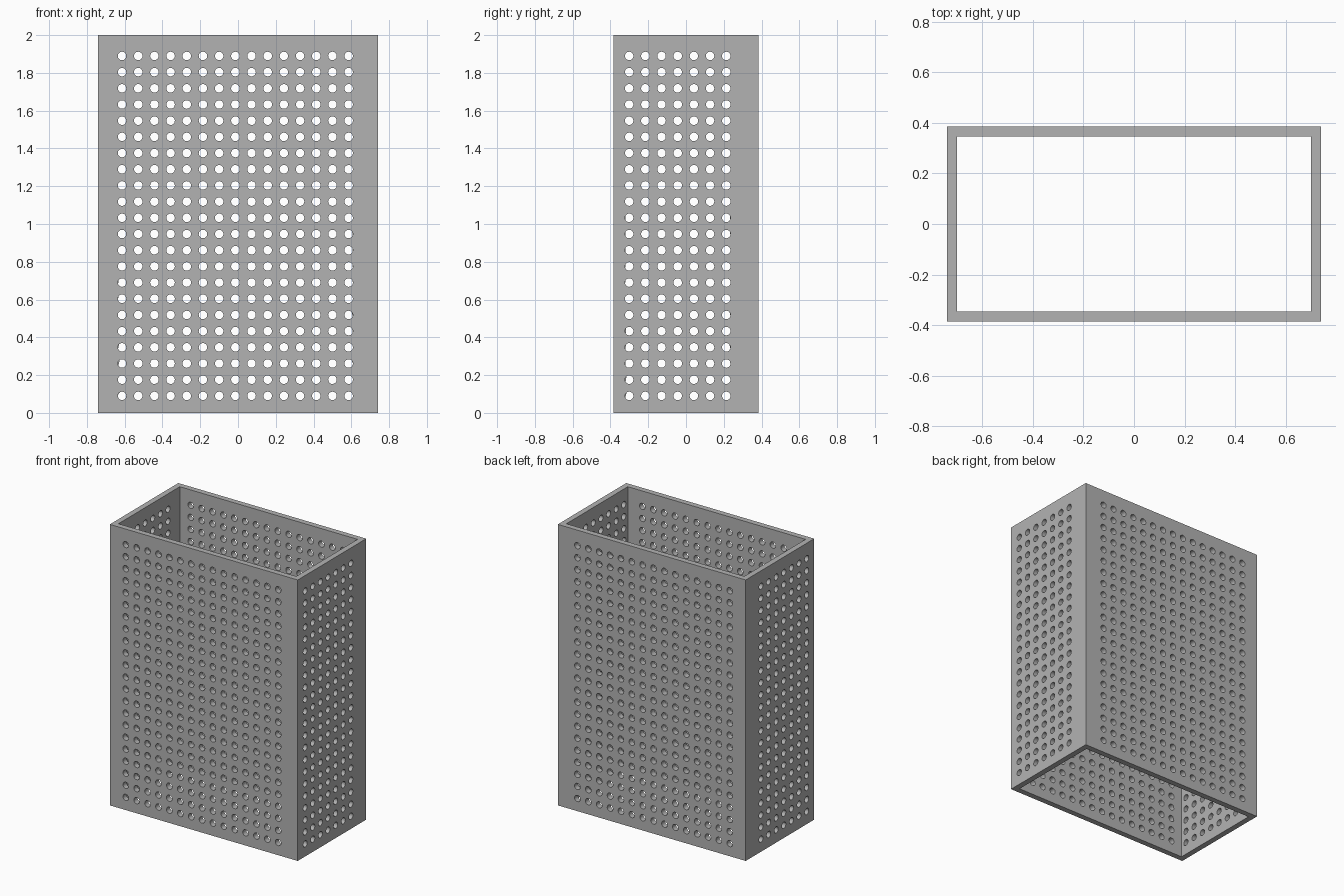
import bpy, bmesh, math

if "Cube" in bpy.data.objects:
    bpy.data.objects.remove(bpy.data.objects["Cube"])

HX, HY, H, T = 0.74, 0.385, 2.0, 0.04      # half width, half depth, height, wall thickness
PITCH, R, SIDES, ROWS = 0.0857, 0.0225, 20, 22
Z0 = 0.09                                   # height of the lowest hole row

gray = bpy.data.materials.new("gray")
gray.diffuse_color = (0.45, 0.45, 0.45, 1)
gray.use_nodes = True
gray.node_tree.nodes["Principled BSDF"].inputs["Base Color"].default_value = gray.diffuse_color


def perforated_panel(half, first, cols):
    """Flat panel mesh with a grid of round holes, made by filling a 2D curve."""
    curve = bpy.data.curves.new("panel_profile", 'CURVE')
    curve.dimensions = '2D'
    curve.fill_mode = 'BOTH'
    curve.extrude = T / 2

    def loop(points):
        s = curve.splines.new('POLY')
        s.points.add(len(points) - 1)
        for p, (x, y) in zip(s.points, points):
            p.co = (x, y, 0, 1)
        s.use_cyclic_u = True

    loop([(-half, 0), (half, 0), (half, H), (-half, H)])
    for c in range(cols):
        for r in range(ROWS):
            cx, cz = first + c * PITCH, Z0 + r * PITCH
            loop([(cx + R * math.cos(2 * math.pi * k / SIDES),
                   cz + R * math.sin(2 * math.pi * k / SIDES)) for k in range(SIDES)])
    helper = bpy.data.objects.new("panel_helper", curve)
    bpy.context.collection.objects.link(helper)
    deps = bpy.context.evaluated_depsgraph_get()
    mesh = bpy.data.meshes.new_from_object(helper.evaluated_get(deps))
    bpy.data.objects.remove(helper)
    return mesh


def add_wall(bm, mesh, half, place):
    """Place a panel as one wall, mitred at the corners, without its end faces."""
    verts, at_end = [], []
    for v in mesh.vertices:
        u, z = v.co.x, v.co.y
        d = 0 if v.co.z > 0 else T
        end = abs(abs(u) - half) < 1e-4
        if end:
            u -= math.copysign(d, u)
        verts.append(bm.verts.new(place(u, d) + (z,)))
        at_end.append(math.copysign(1, u) if end else 0)
    for p in mesh.polygons:
        ends = {at_end[i] for i in p.vertices}
        if ends == {1} or ends == {-1}:
            continue
        bm.faces.new([verts[i] for i in p.vertices])


wide = perforated_panel(HX, -0.614, 15)
narrow = perforated_panel(HY, -0.301, 7)

# Four perforated walls welded into one open sleeve
bm = bmesh.new()
add_wall(bm, wide, HX, lambda u, d: (u, -HY + d))
add_wall(bm, wide, HX, lambda u, d: (u, HY - d))
add_wall(bm, narrow, HY, lambda u, d: (HX - d, u))
add_wall(bm, narrow, HY, lambda u, d: (-HX + d, u))
bmesh.ops.remove_doubles(bm, verts=bm.verts, dist=1e-4)
bmesh.ops.recalc_face_normals(bm, faces=bm.faces)

sleeve_mesh = bpy.data.meshes.new("perforated_sleeve")
bm.to_mesh(sleeve_mesh)
bm.free()
bpy.data.meshes.remove(wide)
bpy.data.meshes.remove(narrow)
sleeve_mesh.materials.append(gray)
sleeve = bpy.data.objects.new("perforated_sleeve", sleeve_mesh)
bpy.context.collection.objects.link(sleeve)
bpy.context.view_layer.objects.active = sleeve
sleeve.select_set(True)
bpy.ops.object.shade_smooth_by_angle(angle=math.radians(30))
